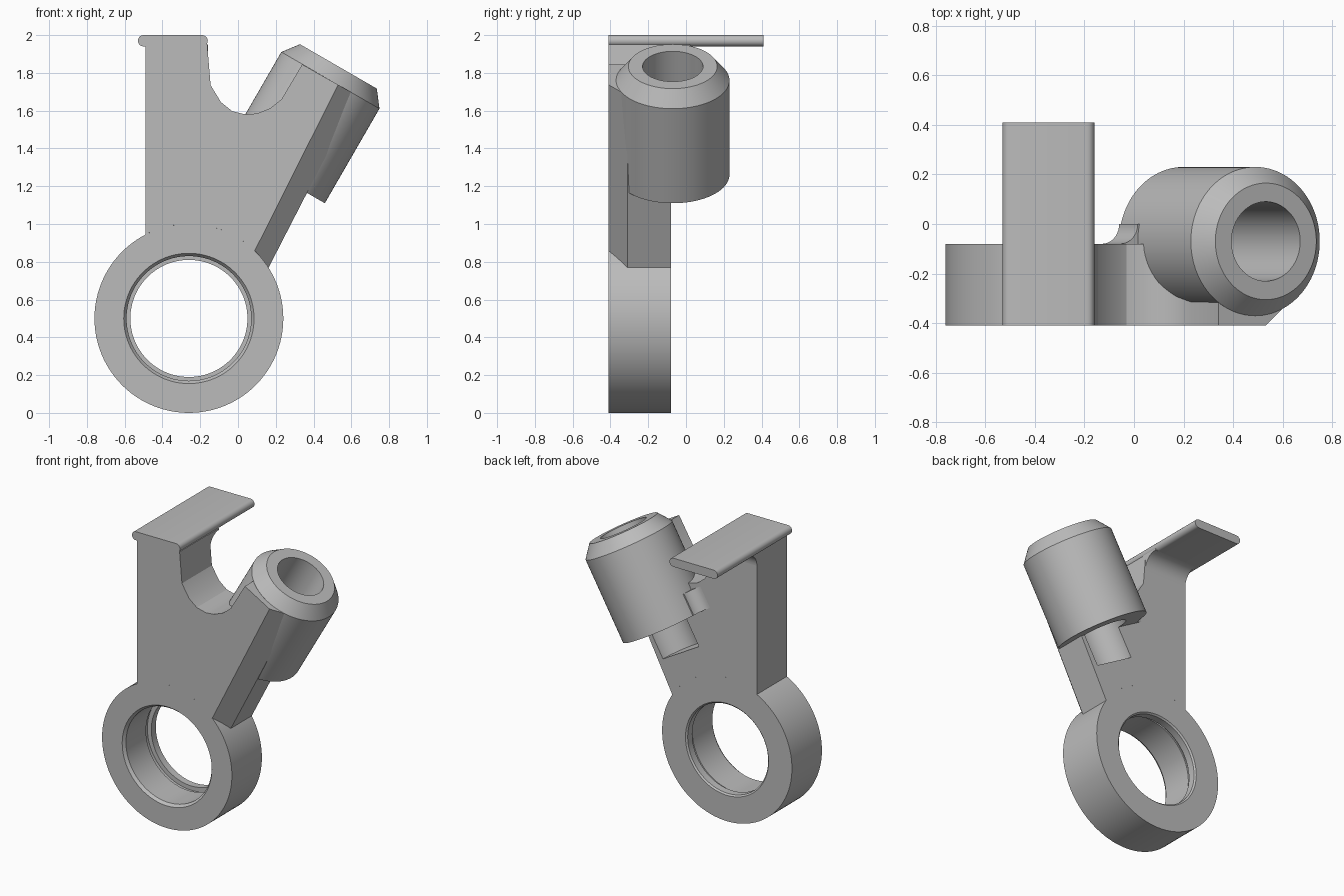
import bpy, bmesh, math
from mathutils import Matrix, Vector

old = bpy.data.objects.get("Cube")
if old:
    bpy.data.objects.remove(old)

grey = bpy.data.materials.new("plain grey")
grey.use_nodes = True
colour = (0.5, 0.5, 0.5, 1)
grey.diffuse_color = colour
grey.node_tree.nodes["Principled BSDF"].inputs["Base Color"].default_value = colour

FRONT, BACK = -0.41, -0.08
RING = Vector((-0.26, 0.5))
RING_R = 0.5
BORE_R = 0.16
TILT = Matrix.Translation((0.2, -0.07, 1.26)) @ Matrix.Rotation(math.radians(30), 4, 'Y')


def loft(name, loops, closed=False, matrix=None):
    """Skin equal-length loops of points; cap the ends unless closed."""
    bm = bmesh.new()
    rows = [[bm.verts.new(p) for p in loop] for loop in loops]
    pairs = list(zip(rows, rows[1:]))
    if closed:
        pairs.append((rows[-1], rows[0]))
    else:
        bm.faces.new(rows[0])
        bm.faces.new(rows[-1])
    n = len(rows[0])
    for a, b in pairs:
        for i in range(n):
            j = (i + 1) % n
            bm.faces.new((a[i], a[j], b[j], b[i]))
    if matrix:
        bm.transform(matrix)
    bmesh.ops.recalc_face_normals(bm, faces=bm.faces)
    mesh = bpy.data.meshes.new(name)
    bm.to_mesh(mesh)
    bm.free()
    mesh.materials.append(grey)
    obj = bpy.data.objects.new(name, mesh)
    bpy.context.collection.objects.link(obj)
    return obj


def lathe(name, profile, matrix, closed=True, sides=96):
    """Turn (radius, height) pairs around local z."""
    angles = [math.tau * i / sides for i in range(sides)]
    loops = [[(r * math.cos(a), r * math.sin(a), h) for a in angles] for r, h in profile]
    return loft(name, loops, closed, matrix)


def arc(cx, cy, r, start, end, steps):
    """Points on an arc, angles in degrees."""
    angles = [math.radians(start + (end - start) * i / steps) for i in range(steps + 1)]
    return [(cx + r * math.cos(a), cy + r * math.sin(a)) for a in angles]


def extrude_y(name, outline, y0, y1):
    return loft(name, [[(x, y, z) for x, z in outline] for y in (y0, y1)])


def smooth(obj):
    bpy.ops.object.select_all(action='DESELECT')
    obj.select_set(True)
    bpy.context.view_layer.objects.active = obj
    bpy.ops.object.shade_smooth_by_angle(angle=math.radians(25))


# Clamp ring with a front countersink, retaining groove and rear lip
ring_frame = Matrix.Translation((RING.x, BACK, RING.y)) @ Matrix.Rotation(math.radians(90), 4, 'X')
depth = BACK - FRONT
ring = lathe("clamp_ring", [
    (RING_R, 0), (RING_R, depth), (0.345, depth), (0.33, depth - 0.02),
    (0.33, 0.09), (0.34, 0.09), (0.34, 0.06), (0.31, 0.06), (0.31, 0.01), (0.32, 0)],
    ring_frame)

# Arm plate: seated on the ring, notched at the top, chamfered on its front right edge
notch = [(0.34, 1.845), (0.23, 1.66), (0.17, 1.612), (0.10, 1.585), (0.04, 1.58),
         (-0.03, 1.597), (-0.09, 1.645), (-0.145, 1.735), (-0.163, 1.95), (-0.49, 1.95)]


def plate_outline(y, end_angle, corner):
    seat = arc(RING.x, RING.y, RING_R, 117.4, end_angle, 24)
    return [(x, y, z) for x, z in seat + [corner] + notch]


plate = loft("arm_plate", [
    plate_outline(FRONT, 45.8, (0.53, 1.737)),
    plate_outline(FRONT + 0.1, 32.5, (0.63, 1.68)),
    plate_outline(BACK, 32.5, (0.63, 1.68))])

# The bore runs on into the back of the plate as a half-round pocket
cutter = lathe("bore_cutter", [(BORE_R, -0.21), (BORE_R, 0.8)], TILT, closed=False)
cutter.hide_render = True
cut = plate.modifiers.new("bore", 'BOOLEAN')
cut.operation = 'DIFFERENCE'
cut.solver = 'EXACT'
cut.object = cutter
bpy.context.view_layer.objects.active = plate
bpy.ops.object.modifier_apply(modifier=cut.name)
bpy.data.objects.remove(cutter)

# Tilted socket with a chamfered rim
socket = lathe("tilted_socket", [
    (BORE_R, 0), (0.3, 0), (0.3, 0.578), (0.235, 0.663), (BORE_R, 0.663)], TILT)

# Fillet between the socket's inner side and the back of the plate
R = 0.08
web = [(-0.25, -0.03), (-0.29 - R, -0.03)] + arc(-0.3 - R, R - 0.01, R, -90, 0, 10) + [(-0.25, R - 0.01)]
fillet = loft("socket_fillet", [[(x, y, h) for x, y in web] for h in (0, 0.15)], matrix=TILT)

# Top flange with rounded long edges
flange = extrude_y("top_flange",
                   arc(-0.19, 1.97, 0.03, -90, 90, 10) + arc(-0.5, 1.97, 0.03, 90, 270, 10),
                   FRONT, 0.41)

# Fillet under the flange
F = 0.1
corner = [(BACK - 0.02, 1.95), (BACK - 0.02, 1.94 - F)] + arc(BACK + F, 1.94 - F, F, 180, 90, 12) + [(BACK + F, 1.95)]
flange_fillet = loft("flange_fillet", [[(x, y, z) for y, z in corner] for x in (-0.49, -0.16)])

for part in (ring, plate, socket, fillet, flange, flange_fillet):
    smooth(part)
